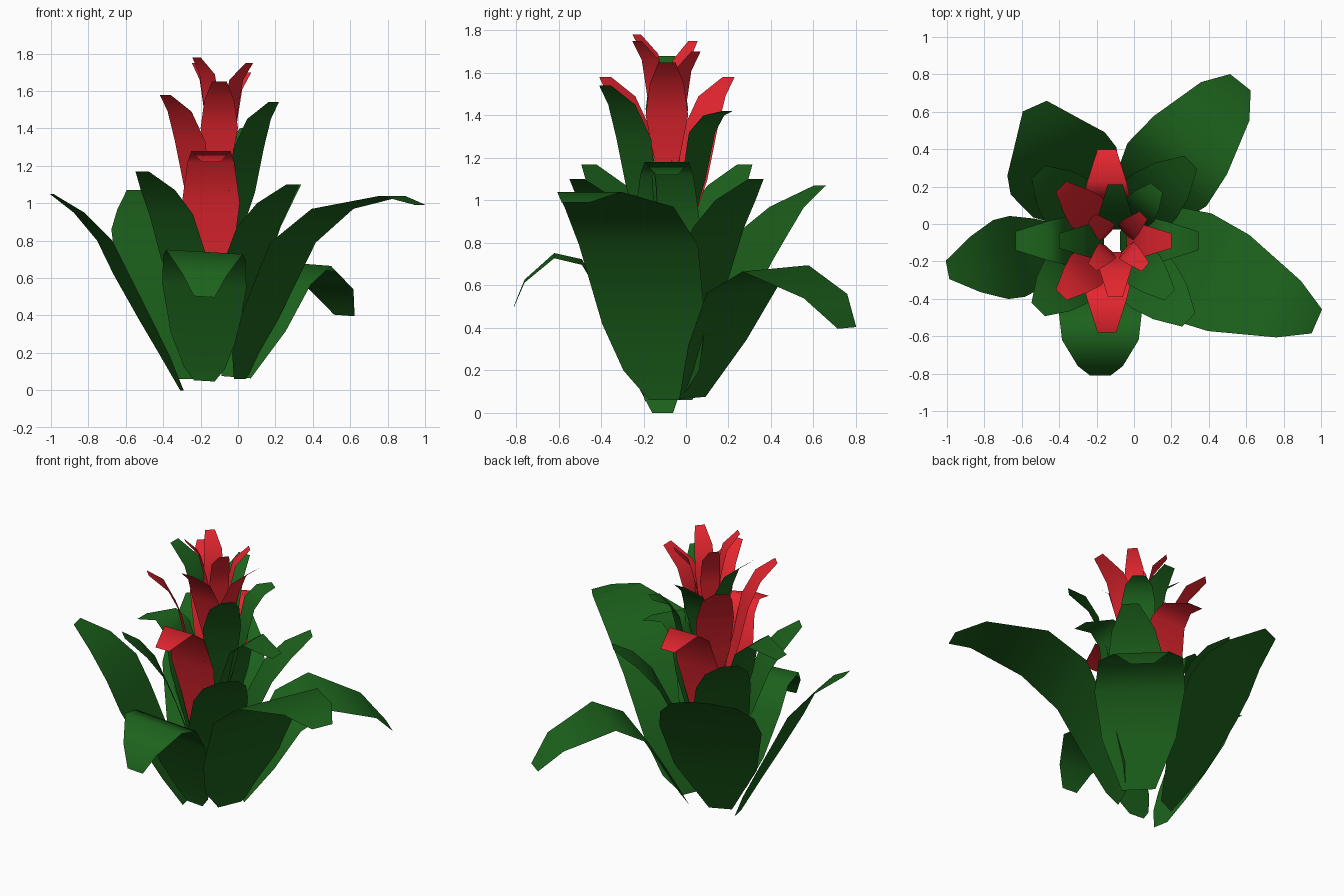
import bpy, bmesh
from math import radians
from mathutils import Vector, Matrix

cube = bpy.data.objects.get("Cube")
if cube:
    bpy.data.objects.remove(cube, do_unlink=True)


def make_material(name, colour):
    mat = bpy.data.materials.new(name)
    mat.use_nodes = True
    mat.diffuse_color = (*colour, 1)
    bsdf = mat.node_tree.nodes["Principled BSDF"]
    bsdf.inputs["Base Color"].default_value = (*colour, 1)
    bsdf.inputs["Roughness"].default_value = 0.8
    return mat


green = make_material("leaf green", (0.012, 0.125, 0.012))
red = make_material("bract red", (0.82, 0.02, 0.03))


def leaf(name, mat, root, heading, rows, reach=1.0, lift=0.0, tilt=0.0):
    """A thin blade: each row is (distance outward, height, half width).
    Tilt raises one edge and lowers the other."""
    bm = bmesh.new()
    turn = Matrix.Rotation(radians(heading), 3, "Z")
    previous = None
    for out, height, half in rows:
        pair = []
        for side in (-half, half):
            point = turn @ Vector((out * reach, side, height + lift + side * tilt))
            pair.append(bm.verts.new(point + Vector((*root, 0))))
        if previous:
            bm.faces.new((previous[0], pair[0], pair[1], previous[1]))
        previous = pair
    for face in bm.faces:
        face.smooth = True
    mesh = bpy.data.meshes.new(name)
    bm.to_mesh(mesh)
    bm.free()
    mesh.materials.append(mat)
    obj = bpy.data.objects.new(name, mesh)
    bpy.context.collection.objects.link(obj)
    return obj


# Large outer leaves, each with its own bend
leaf("outer_leaf_back_left", green, (-.01, .03), 51.5,
     [(0, .07, .1), (.15, .33, .22), (.3, .58, .27),
      (.5, .68, .25), (.8, .55, .165), (.93, .4, .07)], tilt=.06)
leaf("outer_leaf_front_left", green, (.01, -.1), -23.5,
     [(0, .06, .08), (.04, .2, .195), (.13, .42, .265), (.31, .79, .305),
      (.54, .97, .28), (.89, 1.04, .165), (1.055, .99, .07)])
leaf("outer_leaf_right", green, (-.3, -.11), 191,
     [(0, 0, .05), (.09, .18, .13), (.2, .38, .18), (.33, .62, .22),
      (.42, .8, .215), (.56, .95, .15), (.71, 1.05, .05)])
leaf("outer_leaf_back_right", green, (-.25, 0), 114,
     [(0, .06, .07), (.15, .4, .25), (.31, .72, .31),
      (.41, .86, .285), (.52, .97, .2), (.69, 1.07, .07)])
leaf("outer_leaf_front", green, (-.18, -.19), -90,
     [(0, .05, .055), (.02, .12, .11), (.1, .3, .18), (.21, .56, .225),
      (.3, .71, .22), (.43, .74, .205), (.57, .62, .12), (.62, .5, .055)], tilt=-.06)

# Middle ring: upright diagonal leaves and folded side leaves
upright = [(.1, .4, .09), (.2, .7, .175), (.3, .94, .165), (.4, 1.07, .13), (.52, 1.17, .05)]
folded = [(.07, .4, .05), (.11, .75, .12), (.17, 1, .155),
          (.23, 1.22, .125), (.31, 1.28, .105), (.48, 1.22, .05)]
middle = (-.145, -.09)
for name, heading, reach, lift in (
        ("back_left", 43, 1.18, -.07), ("back_right", 135, 1, 0),
        ("front_right", 225, 1, 0), ("front_left", 316, 1.17, -.07)):
    leaf("middle_leaf_" + name, green, middle, heading, upright, reach, lift)
for name, heading, mat, lift in (
        ("left", 0, green, -.1), ("right", 180, green, -.1),
        ("front", 270, red, 0), ("back", 90, red, 0)):
    leaf("folded_leaf_" + name, mat, middle, heading, folded, 1.02, lift)

# Upper ring of mixed red and green bracts
broad = [(.09, .8, .04), (.17, 1.1, .1), (.22, 1.33, .115), (.3, 1.49, .09), (.41, 1.58, .04)]
arched = [(.09, .8, .04), (.16, 1.1, .09), (.21, 1.32, .1), (.28, 1.4, .08), (.36, 1.42, .04)]
slim = [(.06, 1.15, .05), (.1, 1.4, .1), (.17, 1.55, .08), (.3, 1.65, .04)]
upper = (-.1, -.09)
for name, heading, mat, rows, lift in (
        ("front_right", 225, red, broad, 0), ("back_right", 135, red, broad, 0),
        ("front_left", 315, green, broad, -.04), ("back_left", 52, green, arched, 0)):
    leaf("broad_bract_" + name, mat, upper, heading, rows, 1, lift)
for name, heading, mat, lift in (
        ("front", 270, red, 0), ("left", 0, red, 0),
        ("right", 180, green, .03), ("back", 90, green, -.09)):
    leaf("slim_bract_" + name, mat, upper, heading, slim, 1, lift)

# Innermost crown of red bracts, tallest at the front right
crown = [(.06, 1.25, .025), (.07, 1.52, .06), (.11, 1.68, .055), (.2, 1.77, .03)]
for name, heading, reach, lift in (
        ("back_left", 43, 1, -.07), ("back_right", 137, .9, -.02),
        ("front_right", 228, .95, .01), ("front_left", 318, 1.05, -.02)):
    leaf("crown_bract_" + name, red, (-.095, -.09), heading, crown, reach, lift)
